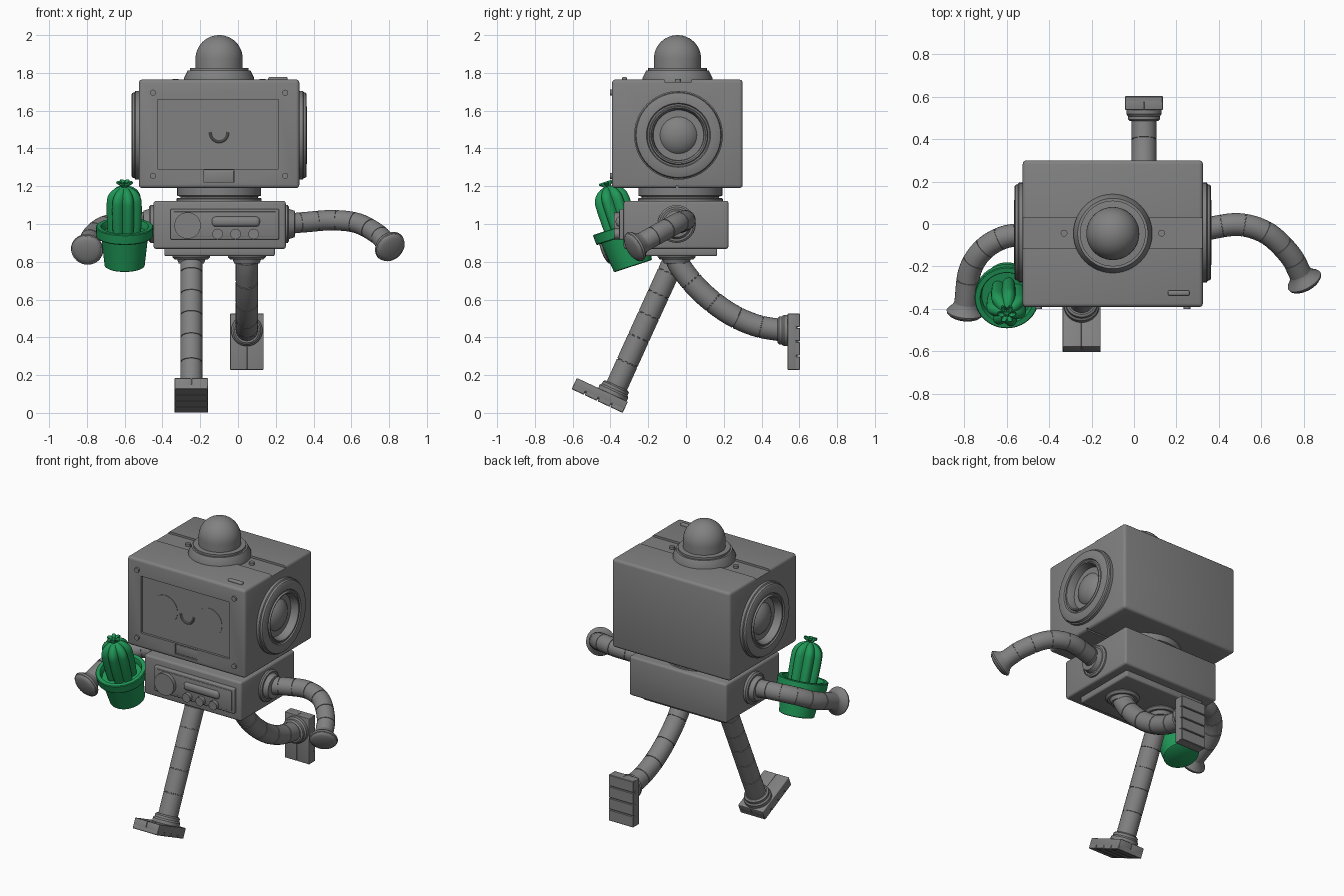
import bpy, bmesh
from math import pi, sin, cos, radians
from mathutils import Vector, Matrix

if "Cube" in bpy.data.objects:
    bpy.data.objects.remove(bpy.data.objects["Cube"])

CX = -0.1  # centre line of the head and torso
green = bpy.data.materials.new("plant_green")
green.diffuse_color = (0.014, 0.31, 0.095, 1)
green.use_nodes = True
green.node_tree.nodes["Principled BSDF"].inputs["Base Color"].default_value = green.diffuse_color
grey = bpy.data.materials.new("body_grey")
grey.diffuse_color = (0.22, 0.22, 0.22, 1)
grey.use_nodes = True
grey.node_tree.nodes["Principled BSDF"].inputs["Base Color"].default_value = grey.diffuse_color


def finish(bm, name, mat=None):
    bmesh.ops.recalc_face_normals(bm, faces=bm.faces)
    me = bpy.data.meshes.new(name)
    bm.to_mesh(me)
    bm.free()
    ob = bpy.data.objects.new(name, me)
    bpy.context.collection.objects.link(ob)
    me.materials.append(mat or grey)
    return ob


def box(name, lo, hi, bevel=0.0, M=Matrix(), seg=3):
    lo, hi = Vector(lo), Vector(hi)
    bm = bmesh.new()
    bmesh.ops.create_cube(bm, size=1)
    for v in bm.verts:
        v.co = (lo + hi) / 2 + v.co * (hi - lo)
    if bevel:
        bmesh.ops.bevel(bm, geom=bm.edges[:], offset=bevel, segments=seg, profile=0.5, affect='EDGES')
    bm.transform(M)
    return finish(bm, name)


def skin(name, rings, mat=None):
    """Bridge point rings and cap both ends."""
    bm = bmesh.new()
    rs = [[bm.verts.new(p) for p in ring] for ring in rings]
    n = len(rs[0])
    for a, b in zip(rs, rs[1:]):
        for i in range(n):
            bm.faces.new((a[i], a[(i + 1) % n], b[(i + 1) % n], b[i]))
    bm.faces.new(rs[0])
    bm.faces.new(rs[-1])
    return finish(bm, name, mat)


def lathe(name, prof, M, n=40, mat=None, lobes=0, depth=0.0):
    """Revolve (radius, height) points; lobes add ribs around the axis."""
    rings = []
    for r, z in prof:
        ring = []
        for i in range(n):
            a = 2 * pi * i / n
            k = r * (1 - depth * (1 - abs(cos(lobes * a / 2)))) if lobes else r
            ring.append(M @ Vector((k * cos(a), k * sin(a), z)))
        rings.append(ring)
    return skin(name, rings, mat)


def dome(r, z0, h, steps=10):
    return [(max(r * cos(pi / 2 * i / steps), 0.001), z0 + h * sin(pi / 2 * i / steps)) for i in range(steps + 1)]


def at(pos, direction):
    return Matrix.Translation(pos) @ Vector(direction).to_track_quat('Z', 'Y').to_matrix().to_4x4()


def spline(pts, t):
    """Catmull-Rom point, t in 0..1."""
    p = [Vector(q) for q in pts]
    p = [2 * p[0] - p[1]] + p + [2 * p[-1] - p[-2]]
    u = t * (len(pts) - 1)
    i = min(int(u), len(pts) - 2)
    u -= i
    a, b, c, d = p[i:i + 4]
    return 0.5 * (2 * b + (c - a) * u + (2 * a - 5 * b + 4 * c - d) * u * u + (3 * b - a - 3 * c + d) * u ** 3)


def hose(name, pts, r, segs, n=24, groove=0.93):
    """Tube along a path, grooved between its segments. Returns end and end direction."""
    stations = []
    for s in range(segs):
        for f, k in ((0, groove), (.03, groove), (.035, 1), (.25, 1), (.5, 1), (.75, 1), (.995, 1)):
            stations.append(((s + f) / segs, k))
    stations.append((1, groove))
    rings, nrm = [], Vector((0.3, 0.5, 0.8))
    for t, k in stations:
        tan = (spline(pts, min(t + .01, 1)) - spline(pts, max(t - .01, 0))).normalized()
        nrm = (nrm - tan * nrm.dot(tan)).normalized()
        bi, c = tan.cross(nrm), spline(pts, t)
        rings.append([c + r * k * (cos(2 * pi * i / n) * nrm + sin(2 * pi * i / n) * bi) for i in range(n)])
    skin(name, rings)
    return Vector(pts[-1]), tan


# Head shell with recessed screen, top channel, bottom seam and ear holes
head = box("head", (-0.525, -0.392, 1.19), (0.325, 0.30, 1.765), 0.018)
cutters = [box("cut_screen", (-0.425, -0.5, 1.29), (0.215, -0.377, 1.66)),
           box("cut_channel", (-1, -0.115, 1.752), (1, 0.03, 1.9)),
           box("cut_seam", (-1, -0.052, 1.1), (1, -0.04, 1.2)),
           box("cut_slot", (-0.18, -0.5, 1.22), (-0.02, -0.382, 1.285))]
for s in (-1, 1):
    cutters.append(lathe("cut_ear", [(0.16, -0.07), (0.16, 0.2)], at((CX + s * 0.425, -0.04, 1.47), (s, 0, 0))))
bpy.context.view_layer.objects.active = head
for c in cutters:
    m = head.modifiers.new("cut", 'BOOLEAN')
    m.object, m.solver = c, 'EXACT'
    bpy.ops.object.modifier_apply(modifier=m.name)
    bpy.data.objects.remove(c)

# Face
for s in (-1, 1):
    lathe("eye", [(0.09, -0.005), (0.09, 0.003)], at((CX + s * 0.16, -0.377, 1.485), (0, -1, 0)))
hose("smile", [(CX + 0.047 * cos(a), -0.379, 1.485 + 0.05 * sin(a)) for a in [pi + pi * i / 8 for i in range(9)]],
     0.007, 4, 10, 1.0)
box("face_slot_button", (-0.176, -0.388, 1.224), (-0.024, -0.37, 1.281), 0.003)
for x in (-0.45, 0.25):
    for z in (1.255, 1.695):
        lathe("face_screw", [(0.016, -0.01), (0.016, 0.01)], at((x, -0.392, z), (0, -1, 0)), 16)

# Ears: ring, hollow and ball
for s in (-1, 1):
    M = at((CX + s * 0.425, -0.04, 1.47), (s, 0, 0))
    lathe("ear_ring", [(0.16, -0.01), (0.235, -0.01), (0.235, 0.018), (0.228, 0.022), (0.224, 0.034), (0.218, 0.038),
                       (0.17, 0.038), (0.165, 0.03), (0.157, 0.03), (0.152, 0.04), (0.145, 0.038), (0.135, 0.01),
                       (0.13, -0.05), (0.001, -0.055)], M, 48)
    lathe("ear_ball", dome(0.115, -0.055, 0.085), M)

# Top of head
lathe("lamp_base", [(0.186, 1.745), (0.186, 1.772), (0.166, 1.812), (0.155, 1.812), (0.155, 1.825), (0.128, 1.827)],
      Matrix.Translation((CX, -0.045, 0)), 48)
lathe("lamp_dome", [(0.125, 1.82)] + dome(0.125, 1.875, 0.125, 12), Matrix.Translation((CX, -0.045, 0)), 48)
for x in (-0.33, 0.13):
    lathe("top_screw", [(0.016, 1.74), (0.016, 1.768)], Matrix.Translation((x, -0.043, 0)), 16)
box("top_button", (0.16, -0.338, 1.75), (0.262, -0.313, 1.779), 0.008)

# Neck
lathe("neck", [(0.205, 1.11), (0.205, 1.145), (0.222, 1.15), (0.222, 1.2)], Matrix.Translation((CX, -0.03, 0)), 48)
lathe("neck_base", [(0.225, 1.115), (0.225, 1.133), (0.22, 1.138)], Matrix.Translation((CX, -0.03, 0)), 48)

# Torso with control panel
box("torso", (-0.447, -0.33, 0.868), (0.253, 0.225, 1.123), 0.014)
box("torso_underside", (-0.39, -0.26, 0.83), (0.195, 0.165, 0.88), 0.01)
box("panel_frame", (-0.357, -0.352, 0.918), (0.217, -0.31, 1.08), 0.006)
box("panel", (-0.342, -0.356, 0.933), (0.202, -0.34, 1.065), 0.003)
lathe("dial", [(0.07, -0.01), (0.07, 0.025)], at((-0.267, -0.355, 0.992), (0, -1, 0)))
box("panel_bar", (-0.14, -0.372, 0.985), (0.117, -0.31, 1.04), 0.022, seg=4)
for x in (-0.108, -0.013, 0.083):
    lathe("panel_button", [(0.028, -0.01), (0.028, 0.025)], at((x, -0.355, 0.947), (0, -1, 0)), 24)

# Arms: collar, hose and flared hand
arms = {"left": (1, [(0.25, -0.05, 1.0), (0.36, -0.02, 1.01), (0.5, -0.003, 1.02), (0.63, -0.045, 1.005),
                     (0.735, -0.145, 0.95), (0.785, -0.235, 0.9)]),
        "right": (-1, [(-0.44, -0.05, 1.0), (-0.52, -0.05, 1.01), (-0.62, -0.065, 1.01), (-0.715, -0.125, 0.985),
                       (-0.775, -0.225, 0.935), (-0.794, -0.376, 0.88)])}
for side, (s, pts) in arms.items():
    M = at((CX + s * 0.345, -0.05, 1.0), (s, 0, 0))
    lathe(side + "_shoulder", [(0.1, 0), (0.1, 0.018), (0.09, 0.026), (0.08, 0.026), (0.07, 0.055), (0.05, 0.058)], M)
    end, d = hose(side + "_arm", pts, 0.054, 7)
    lathe(side + "_hand", [(0.05, -0.03), (0.052, -0.01), (0.062, 0.015), (0.08, 0.032), (0.086, 0.042),
                           (0.083, 0.052)] + dome(0.076, 0.055, 0.02, 5), at(end, d), 32)

# Legs: hip collar, hose, ankle and treaded foot
legs = {"right": ([(-0.247, -0.04, 0.86), (-0.247, -0.145, 0.63), (-0.247, -0.25, 0.40), (-0.247, -0.372, 0.13)],
                  (-0.247, -0.417, 0.038), -25),
        "left": ([(0.047, -0.05, 0.86), (0.047, -0.04, 0.79), (0.047, 0.07, 0.651), (0.047, 0.22, 0.532),
                  (0.047, 0.37, 0.463), (0.047, 0.52, 0.435)], (0.047, 0.603, 0.436), 90)}
for side, (pts, sole, ang) in legs.items():
    x = pts[0][0]
    lathe(side + "_hip", [(0.1, 0.85), (0.1, 0.825), (0.088, 0.812), (0.075, 0.812), (0.066, 0.79), (0.05, 0.79)],
          Matrix.Translation((x, -0.05, 0)))
    hose(side + "_leg", pts, 0.059, 6)
    M = Matrix.Translation(sole) @ Matrix.Rotation(radians(ang), 4, 'X')
    box(side + "_foot_core", (-0.087, -0.204, 0.012), (0.087, 0.087, 0.062), 0.003, M)
    for s in (-1, 1):
        a, b = sorted((s * 0.001, s * 0.089))
        box(side + "_foot_half", (a, -0.208, 0.02), (b, 0.09, 0.065), 0.004, M)
    for i in range(4):
        y = -0.208 + i * 0.0755
        box(side + "_tread", (-0.089, y, 0), (0.089, y + 0.0715, 0.03), 0.003, M, 1)
    lathe(side + "_ankle", [(0.083, 0.05), (0.083, 0.085), (0.075, 0.095), (0.075, 0.11), (0.065, 0.118), (0.04, 0.118)], M)

# Potted cactus, tilted forward
M = Matrix.Translation((-0.6, -0.28, 0.777)) @ Matrix.Rotation(radians(18), 4, 'X')
lathe("pot", [(0.1, 0), (0.106, 0.004), (0.124, 0.165), (0.146, 0.165), (0.15, 0.17), (0.152, 0.218), (0.148, 0.222),
              (0.126, 0.222), (0.122, 0.215), (0.118, 0.185), (0.001, 0.185)], M, 40, green)
lathe("cactus", [(0.088, 0.17), (0.094, 0.24), (0.096, 0.32)] + dome(0.095, 0.36, 0.085, 10),
      M @ Matrix.Rotation(radians(30), 4, 'Z'), 84, green, 7, 0.24)
lathe("cactus_flower", [(0.015, 0.425), (0.022, 0.445), (0.046, 0.462), (0.042, 0.47), (0.018, 0.455), (0.012, 0.462),
                        (0.001, 0.464)], M, 48, green, 6, 0.45)

# Smooth shading that keeps hard edges
bpy.ops.object.select_all(action='SELECT')
bpy.context.view_layer.objects.active = head
bpy.ops.object.shade_smooth_by_angle(angle=radians(35))
